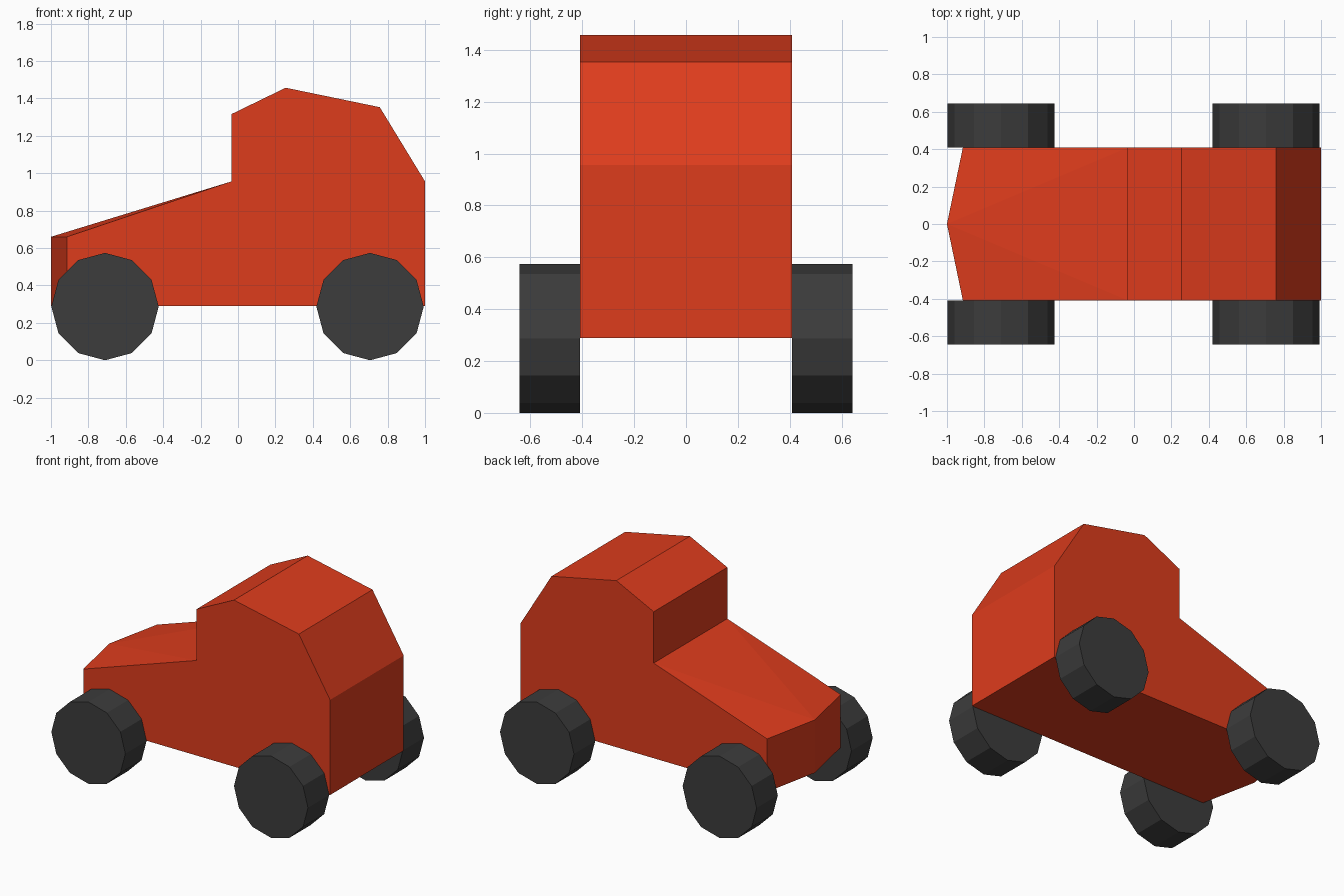
import bpy
import bmesh
import math
from mathutils import Matrix

if "Cube" in bpy.data.objects:
    bpy.data.objects.remove(bpy.data.objects["Cube"])

HALF_WIDTH = 0.408
WHEEL_OUTER = 0.643
WHEEL_RADIUS = 0.287


def material(name, color):
    mat = bpy.data.materials.new(name)
    mat.diffuse_color = (*color, 1)
    mat.use_nodes = True
    mat.node_tree.nodes["Principled BSDF"].inputs["Base Color"].default_value = mat.diffuse_color
    return mat


def add_object(name, bm, mat):
    bmesh.ops.recalc_face_normals(bm, faces=bm.faces)
    mesh = bpy.data.meshes.new(name)
    bm.to_mesh(mesh)
    bm.free()
    mesh.materials.append(mat)
    obj = bpy.data.objects.new(name, mesh)
    bpy.context.collection.objects.link(obj)
    return obj


red = material("red_paint", (0.73, 0.045, 0.012))
rubber = material("dark_rubber", (0.045, 0.045, 0.045))

# Body: half of the side profile, with the nose swept back at the side
profile = [(-1.0, 0.289), (-1.0, 0.66), (-0.035, 0.956), (-0.035, 1.316),
           (0.255, 1.457), (0.758, 1.353), (1.0, 0.956), (1.0, 0.289)]
bm = bmesh.new()
middle = [bm.verts.new((x, 0, z)) for x, z in profile]
side = [bm.verts.new((-0.915 if x == -1.0 else x, -HALF_WIDTH, z)) for x, z in profile]
bm.faces.new(side)
for i in range(len(profile)):
    j = (i + 1) % len(profile)
    if i == 1:  # bonnet, folded along the diagonal from the nose
        bm.faces.new((middle[i], middle[j], side[j]))
        bm.faces.new((middle[i], side[j], side[i]))
    else:
        bm.faces.new((middle[i], middle[j], side[j], side[i]))
# make the open half point outward before mirroring
bmesh.ops.recalc_face_normals(bm, faces=bm.faces)
body = add_object("body", bm, red)
mirror = body.modifiers.new("mirror", 'MIRROR')
mirror.use_axis = (False, True, False)

# Wheels: twelve-sided cylinders flush against the body sides
for end, x in (("front", -0.711), ("rear", 0.706)):
    for label, s in (("right", -1), ("left", 1)):
        bm = bmesh.new()
        bmesh.ops.create_cone(bm, cap_ends=True, segments=12,
                              radius1=WHEEL_RADIUS, radius2=WHEEL_RADIUS,
                              depth=WHEEL_OUTER - HALF_WIDTH,
                              matrix=Matrix.Rotation(math.pi / 2, 4, 'X'))
        wheel = add_object(f"{end}_{label}_wheel", bm, rubber)
        wheel.location = (x, s * (HALF_WIDTH + WHEEL_OUTER) / 2, WHEEL_RADIUS)
